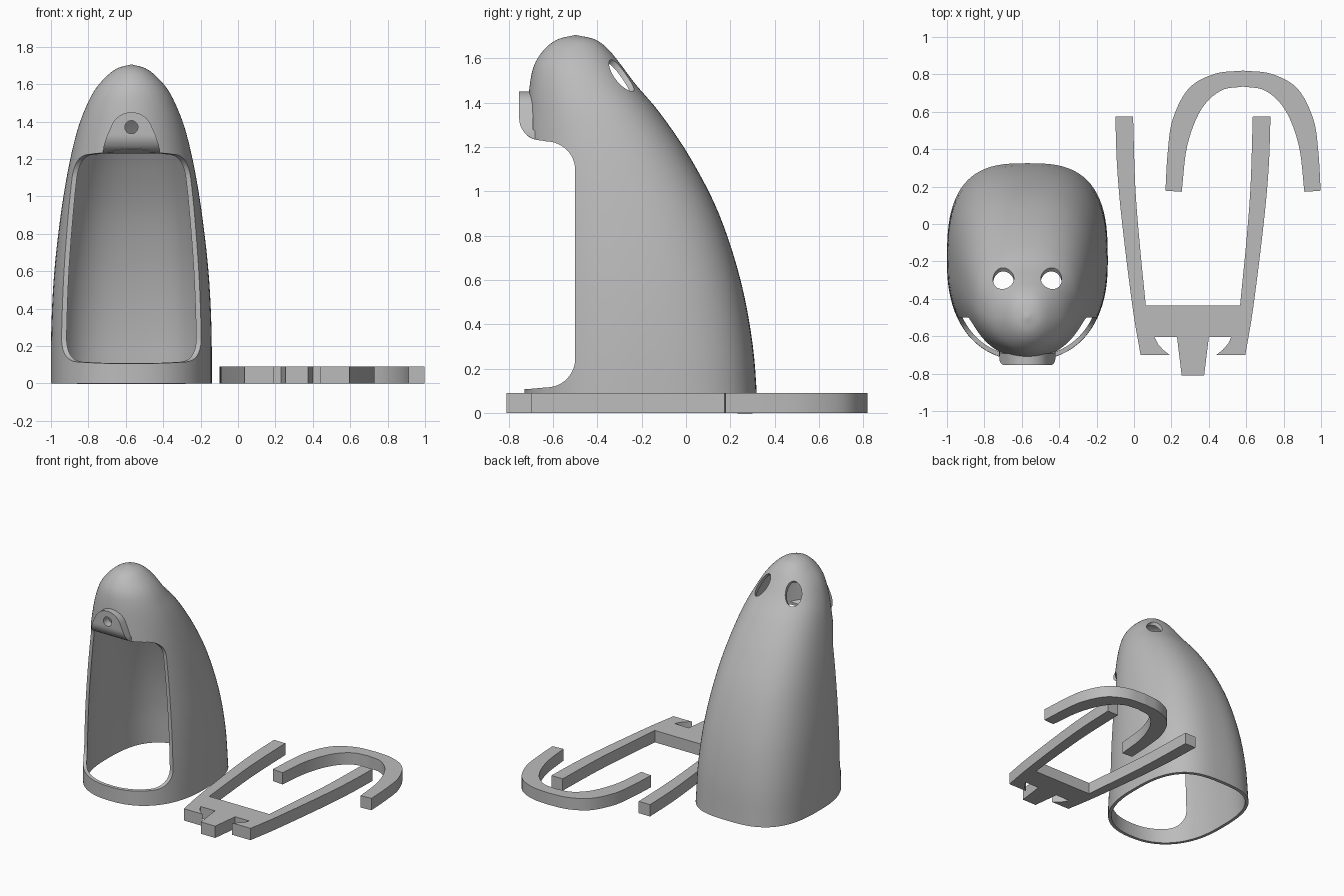
import bpy, bmesh, math
from mathutils import Matrix, Vector

if "Cube" in bpy.data.objects:
    bpy.data.objects.remove(bpy.data.objects["Cube"])

grey = bpy.data.materials.new("plain grey")
grey.use_nodes = True
grey.diffuse_color = (0.5, 0.5, 0.5, 1)
grey.node_tree.nodes["Principled BSDF"].inputs["Base Color"].default_value = (0.5, 0.5, 0.5, 1)


def make(name, bm):
    bmesh.ops.recalc_face_normals(bm, faces=bm.faces)
    mesh = bpy.data.meshes.new(name)
    bm.to_mesh(mesh)
    bm.free()
    mesh.materials.append(grey)
    ob = bpy.data.objects.new(name, mesh)
    bpy.context.collection.objects.link(ob)
    return ob


def spline(pts, steps):
    """Catmull-Rom curve through points of any dimension."""
    p = [Vector(q) for q in pts]
    p = [2 * p[0] - p[1]] + p + [2 * p[-1] - p[-2]]
    out = []
    for a, b, c, d in zip(p, p[1:], p[2:], p[3:]):
        for i in range(steps):
            t = i / steps
            out.append(b + (c - a) * t / 2 + (2 * a - 5 * b + 4 * c - d) * t**2 / 2
                       + (3 * b - a - 3 * c + d) * t**3 / 2)
    return out + [p[-2]]


def prism(name, outline, place, depth):
    """Extrude a closed outline; place maps (u, v) to a 3D point."""
    bm = bmesh.new()
    face = bm.faces.new([bm.verts.new(place(u, v)) for u, v in outline])
    ext = bmesh.ops.extrude_face_region(bm, geom=[face])
    bmesh.ops.translate(bm, vec=depth,
                        verts=[g for g in ext["geom"] if isinstance(g, bmesh.types.BMVert)])
    return make(name, bm)


def arc(cx, cy, r, start, end, n=12):
    return [(cx + r * math.cos(math.radians(start + (end - start) * i / n)),
             cy + r * math.sin(math.radians(start + (end - start) * i / n))) for i in range(n + 1)]


def mirrored(half):
    """Close a half outline across u = 0."""
    return half + [(-u, v) for u, v in reversed(half) if abs(u) > 1e-5]


def boolean(ob, other, operation="DIFFERENCE"):
    mod = ob.modifiers.new("cut", "BOOLEAN")
    mod.object, mod.operation, mod.solver = other, operation, "EXACT"


def bake(ob, helpers):
    """Apply modifiers, then drop the helper solids."""
    bpy.context.view_layer.update()
    graph = bpy.context.evaluated_depsgraph_get()
    mesh = bpy.data.meshes.new_from_object(ob.evaluated_get(graph))
    ob.modifiers.clear()
    ob.data = mesh
    for h in helpers:
        bpy.data.objects.remove(h)


def drill(name, radius, depth, matrix):
    bm = bmesh.new()
    bmesh.ops.create_cone(bm, cap_ends=True, segments=40, radius1=radius, radius2=radius,
                          depth=depth, matrix=matrix)
    return make(name, bm)


CX = -0.57

# Hollow body: height, half width, back y, front y
levels = spline([(0, .43, .325, -.73), (.3, .428, .302, -.73), (.6, .412, .246, -.73),
                 (.9, .378, .148, -.73), (1.15, .337, .02, -.725), (1.35, .29, -.115, -.715),
                 (1.48, .242, -.225, -.705), (1.57, .195, -.293, -.685),
                 (1.64, .135, -.35, -.64), (1.685, .075, -.41, -.58),
                 (1.705, .004, -.495, -.503)], 5)
bm = bmesh.new()
rings, sides = [], 80
for z, hw, back, front in levels:
    mid, half = (back + front) / 2, (back - front) / 2
    high = min(1, z / 1.6)
    ring = []
    for i in range(sides):
        a = 2 * math.pi * i / sides
        c, s = math.cos(a), math.sin(a)
        n = 2.9 - .7 * high if s > 0 else 2.3 - .35 * high
        ring.append(bm.verts.new((CX + hw * math.copysign(abs(c) ** (2 / n), c),
                                  mid + half * math.copysign(abs(s) ** (2 / n), s), z)))
    rings.append(ring)
for lo, hi in zip(rings, rings[1:]):
    for i in range(sides):
        j = (i + 1) % sides
        bm.faces.new((lo[i], lo[j], hi[j], hi[i]))
bm.faces.new(rings[-1])
body = make("hollow_body", bm)
wall = body.modifiers.new("wall", "SOLIDIFY")
wall.thickness, wall.offset = 0.024, -1

# Front opening, cut straight across with rounded corners
opening = ([(-1, .107), (-.72, .107)] + arc(-.63, .245, .13, -90, 0)
           + arc(-.63, 1.095, .13, 0, 90) + arc(-.655, 1.33, .1, 270, 180) + [(-1, 1.33)])
opening_cut = prism("opening_cutter", opening, lambda y, z: (CX - .6, y, z), (1.2, 0, 0))

# Two oval eye holes on the upper back
eyes = []
for side in (-1, 1):
    m = (Matrix.Translation((CX + side * .128, -.27, 1.54)) @ Matrix.Rotation(math.radians(-49), 4, "X")
         @ Matrix.Rotation(math.radians(-side * 16), 4, "Z") @ Matrix.Diagonal((.052, .09, 1, 1)))
    eyes.append(drill("eye_cutter", 1, .24, m))

# Hole through the tab and body front
tab_hole = drill("hole_cutter", .035, .3, Matrix.Translation((CX, -.72, 1.37))
                 @ Matrix.Rotation(math.pi / 2, 4, "X"))

# Raised tab: bell outline trimmed by a rounded side profile
bell = mirrored([(-.155, 1.2), (-.148, 1.27), (-.13, 1.325)] + arc(0, 1.335, .115, 160, 90, 10))
tab = prism("front_tab", bell, lambda x, z: (CX + x, -.8, z), (0, .2, 0))
side_profile = [(-.753, 1.5), (-.753, 1.33)] + arc(-.653, 1.33, .1, 180, 270)[1:] + [(-.653, 1.25),
               (-.69, 1.28), (-.695, 1.5)]
trim = prism("tab_trim", side_profile, lambda y, z: (CX - .3, y, z), (.6, 0, 0))
boolean(tab, trim, "INTERSECT")
boolean(tab, tab_hole)
for cutter in [opening_cut, tab_hole] + eyes:
    boolean(body, cutter)
bake(tab, [trim])
bake(body, [opening_cut, tab_hole] + eyes)

# Flat frame with two long legs, hooked feet and a centre tongue
leg_out = spline([(-.415, .575), (-.405, .3), (-.378, 0), (-.322, -.45), (-.28, -.7)], 5)
leg_in = spline([(-.252, -.435), (-.285, -.1), (-.308, .2), (-.32, .575)], 5)
hook = [(-.125, -.7), (-.16, -.672), (-.188, -.64), (-.205, -.605)]
half = [tuple(p) for p in leg_in + leg_out] + hook + [(-.085, -.605), (-.06, -.81)]
frame = prism("leg_frame", mirrored(half), lambda x, y: (.315 + x, y, 0), (0, 0, .09))

# Flat arched band
outer = spline([(-.415, .178), (-.403, .38), (-.376, .56), (-.29, .725), (-.15, .803), (0, .82)], 6)
inner = spline([(0, .735), (-.12, .712), (-.225, .61), (-.298, .42), (-.328, .172)], 6)
left = [tuple(p) for p in outer]
under = [tuple(p) for p in inner]
loop = left + [(-u, v) for u, v in left[-2::-1]] + [(-u, v) for u, v in under[::-1]] + under[1:]
band = prism("arched_band", loop, lambda x, y: (.583 + x, y, 0), (0, 0, .09))

# Smooth curved faces, keep hard edges
bpy.ops.object.select_all(action="DESELECT")
for ob in (body, tab, frame, band):
    ob.select_set(True)
bpy.context.view_layer.objects.active = body
bpy.ops.object.shade_smooth_by_angle(angle=math.radians(32))
